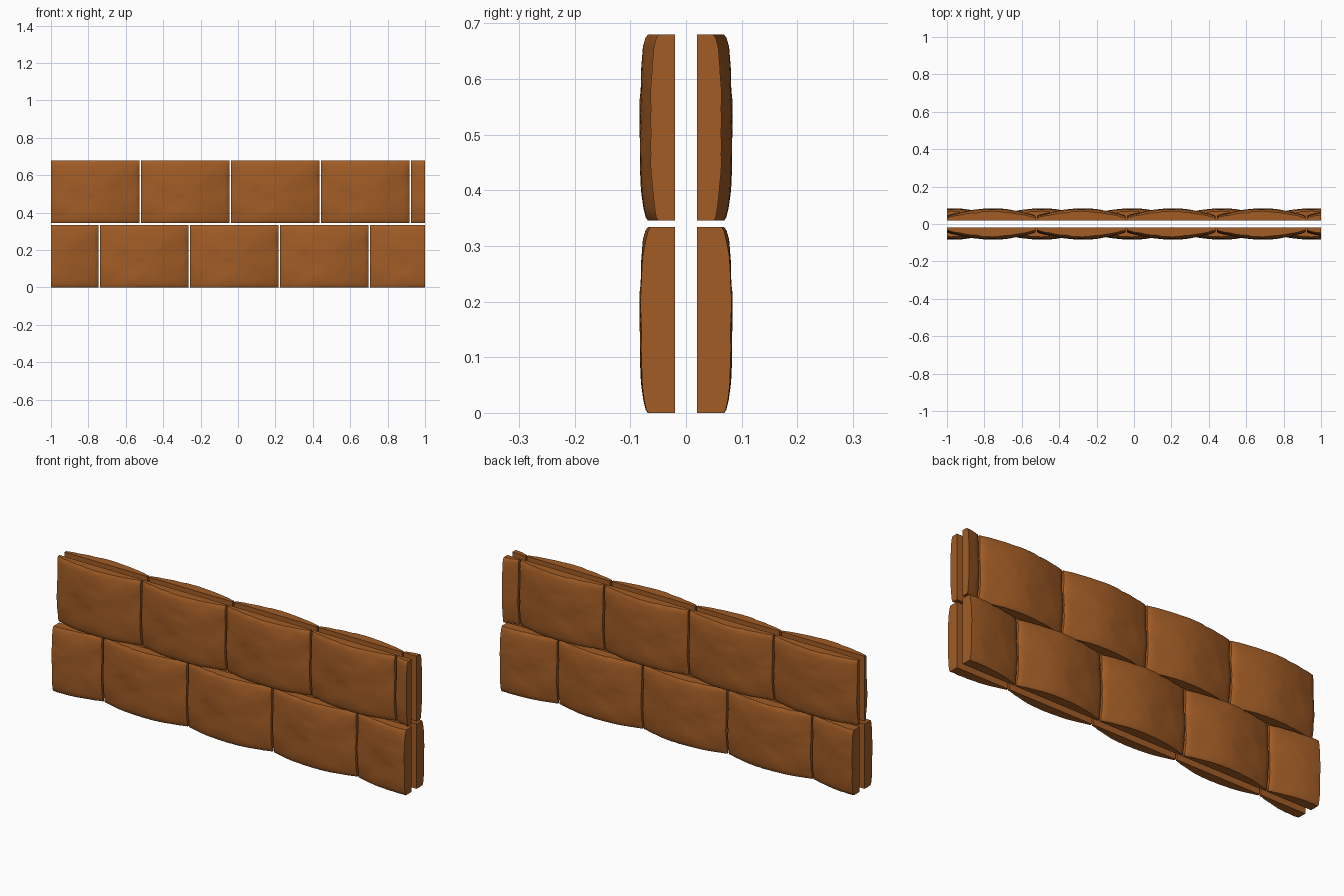
import bpy, bmesh
from mathutils import Vector, noise

if "Cube" in bpy.data.objects:
    bpy.data.objects.remove(bpy.data.objects["Cube"])

# single rusty brown for all stones
mat = bpy.data.materials.new("rusty_brown")
mat.diffuse_color = (0.36, 0.108, 0.019, 1)
mat.use_nodes = True
mat.node_tree.nodes["Principled BSDF"].inputs["Base Color"].default_value = mat.diffuse_color

WIDTH, PITCH, HEIGHT = 0.472, 0.481, 0.334
INNER = 0.02          # gap half-width between the two wall skins
NZ = 20


def bulge(u, v, x, z):
    """Outer depth of the pillow-shaped stone; u, v run -1..1 over the full stone."""
    d = 0.083 - 0.037 * abs(u) ** 1.8 - 0.010 * abs(v) ** 2.5
    d += 0.005 * noise.noise(Vector((x * 6, z * 9, 3.1)))
    d += 0.0018 * noise.noise(Vector((x * 22, z * 30, 7.7)))
    # worn rims and chips along the edges
    rim = min((1 - abs(u)) * WIDTH / 2, (1 - abs(v)) * HEIGHT / 2)
    if rim < 0.012:
        chip = 0.004 + 0.007 * max(0, noise.noise(Vector((x * 25, z * 25, 1.3))))
        d -= chip * (1 - rim / 0.012) ** 2
    return max(d, INNER + 0.01)


def samples(a, b, n):
    """Even steps with one extra narrow step at each end for the worn rim."""
    e = min(0.006, (b - a) * 0.1)
    return [a] + [a + e + (b - a - 2 * e) * i / n for i in range(n + 1)] + [b]


def stone(name, cx, z0):
    a, b = max(cx - WIDTH / 2, -1), min(cx + WIDTH / 2, 1)   # cut at the wall ends
    nx = max(4, round((b - a) / 0.018))
    xs, zs = samples(a, b, nx), samples(z0, z0 + HEIGHT, NZ)
    bm = bmesh.new()
    front = []
    for z in zs:
        v = (z - z0) / HEIGHT * 2 - 1
        row = []
        for x in xs:
            lx, lz = x - cx, z - z0
            u = max(-1, min(1, lx / (WIDTH / 2)))
            row.append(bm.verts.new((x, -bulge(u, v, lx, lz), z)))
        front.append(row)
    for j in range(len(zs) - 1):
        for i in range(len(xs) - 1):
            bm.faces.new((front[j][i], front[j][i + 1],
                          front[j + 1][i + 1], front[j + 1][i]))
    # side walls and flat inner face
    loop = (front[0][:-1] + [r[-1] for r in front[:-1]]
            + front[-1][:0:-1] + [r[0] for r in front[:0:-1]])
    back = [bm.verts.new((p.co.x, -INNER, p.co.z)) for p in loop]
    n = len(loop)
    for k in range(n):
        m = (k + 1) % n
        bm.faces.new((loop[m], loop[k], back[k], back[m]))
    bm.faces.new(back[::-1])
    bmesh.ops.recalc_face_normals(bm, faces=bm.faces)
    me = bpy.data.meshes.new(name)
    bm.to_mesh(me)
    bm.free()
    me.materials.append(mat)
    ob = bpy.data.objects.new(name, me)
    bpy.context.collection.objects.link(ob)
    # smooth stone with sharp corners, before mirroring
    bpy.ops.object.select_all(action='DESELECT')
    ob.select_set(True)
    bpy.context.view_layer.objects.active = ob
    bpy.ops.object.shade_smooth_by_angle(angle=0.7)
    # rear skin of the wall
    mod = ob.modifiers.new("rear_skin", 'MIRROR')
    mod.use_axis = (False, True, False)
    mod.use_mirror_merge = False


# two staggered courses
for course, first, z0 in (("lower", -0.982, 0.0), ("upper", -0.763, 0.346)):
    for k in range(5):
        stone(f"{course}_stone_{k + 1}", first + k * PITCH, z0)
